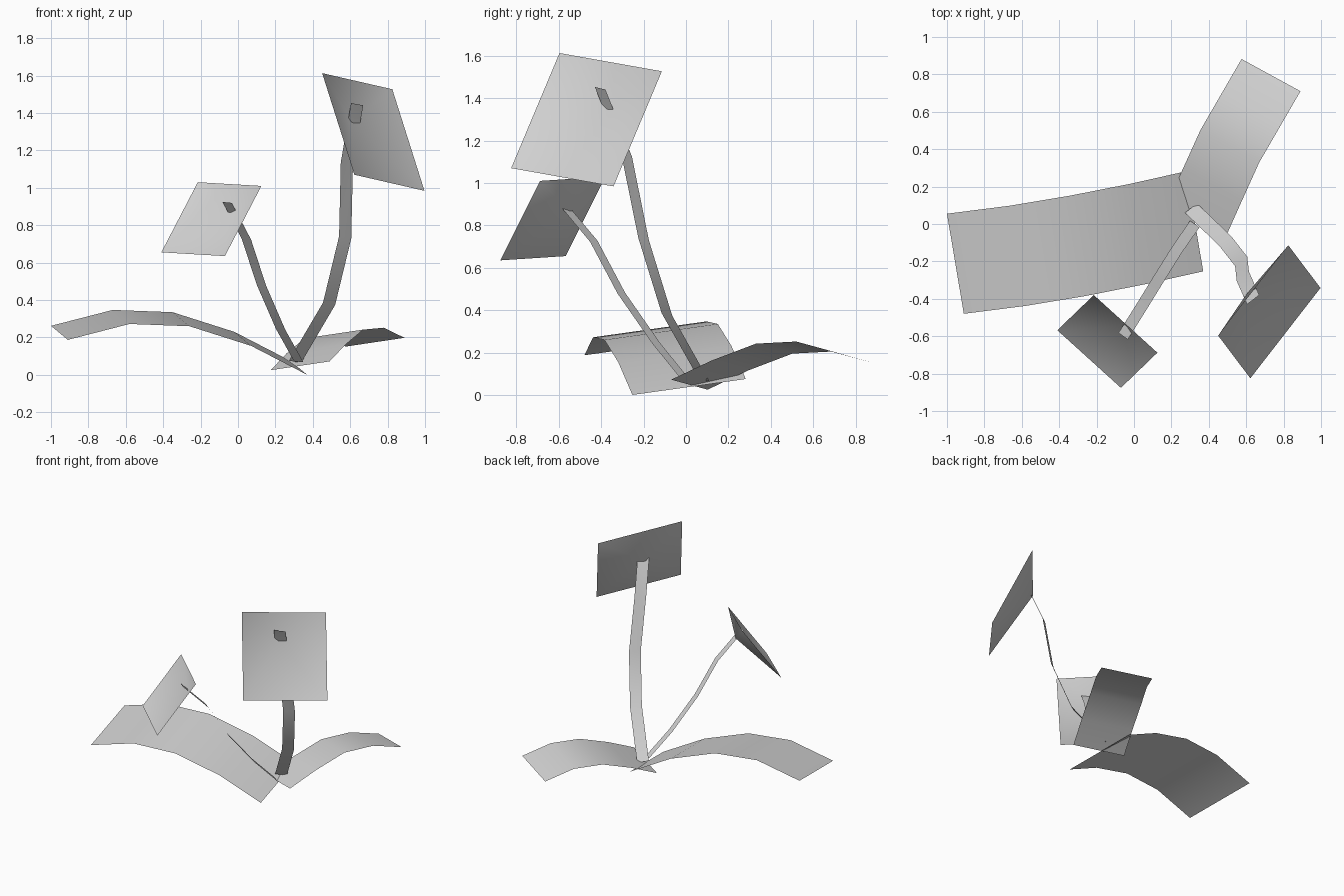
import bpy
from mathutils import Vector

cube = bpy.data.objects.get("Cube")
if cube:
    bpy.data.objects.remove(cube, do_unlink=True)

grey = bpy.data.materials.new("plain_grey")
grey.use_nodes = True
colour = (0.65, 0.65, 0.65, 1)
grey.diffuse_color = colour
grey.node_tree.nodes["Principled BSDF"].inputs["Base Color"].default_value = colour


def build(name, verts, faces):
    """Make a smooth-shaded grey sheet."""
    mesh = bpy.data.meshes.new(name)
    mesh.from_pydata(verts, [], faces)
    mesh.materials.append(grey)
    mesh.shade_smooth()
    obj = bpy.data.objects.new(name, mesh)
    bpy.context.collection.objects.link(obj)


def ribbon(name, edge, width):
    """Sweep one edge polyline sideways by a width vector to make a thin strip."""
    width = Vector(width)
    verts = []
    for point in edge:
        verts += [Vector(point), Vector(point) + width]
    faces = [(i, i + 1, i + 3, i + 2) for i in range(0, len(verts) - 2, 2)]
    build(name, verts, faces)


def stem(name, centres, width):
    """Ribbon placed evenly about a centre line."""
    half = Vector(width) / 2
    ribbon(name, [Vector(c) - half for c in centres], width)


def flower(name, corner, across, down, heart):
    """Square petal sheet dished back to a heart point where the stem meets it."""
    corner, across, down = Vector(corner), Vector(across), Vector(down)
    verts = [corner, corner + down, corner + down + across, corner + across,
             Vector(heart)]
    build(name, verts, [(i, (i + 1) % 4, 4) for i in range(4)])


# Arched leaves at the base
ribbon("wide_leaf",
       [(-1, 0.055, 0.262), (-0.67, 0.097, 0.347), (-0.35, 0.15, 0.335),
        (-0.02, 0.215, 0.23), (0.28, 0.282, 0.075)],
       (0.09, -0.535, -0.075))
ribbon("narrow_leaf",
       [(0.49, -0.07, 0.072), (0.575, 0.12, 0.162), (0.67, 0.33, 0.242),
        (0.78, 0.52, 0.252), (0.89, 0.71, 0.198)],
       (-0.315, 0.172, -0.047))

# Bent stems, each tip passing through its flower
stem("tall_stem",
     [(0.305, 0.085, 0.07), (0.487, -0.09, 0.38), (0.573, -0.2, 0.735),
      (0.582, -0.28, 1.13), (0.637, -0.405, 1.447)],
     (0.065, 0.05, -0.012))
stem("short_stem",
     [(0.325, 0.0, 0.07), (0.228, -0.14, 0.243), (0.125, -0.305, 0.48),
      (0.045, -0.435, 0.725), (-0.058, -0.6, 0.922)],
     (0.05, -0.035, -0.005))

# Tilted dished flowers
flower("tall_flower", (0.45, -0.597, 1.613), (0.375, 0.483, -0.086),
       (0.172, -0.228, -0.543), (0.605, -0.37, 1.357))
flower("short_flower", (-0.215, -0.38, 1.03), (0.34, -0.308, -0.02),
       (-0.195, -0.188, -0.375), (-0.04, -0.543, 0.868))
